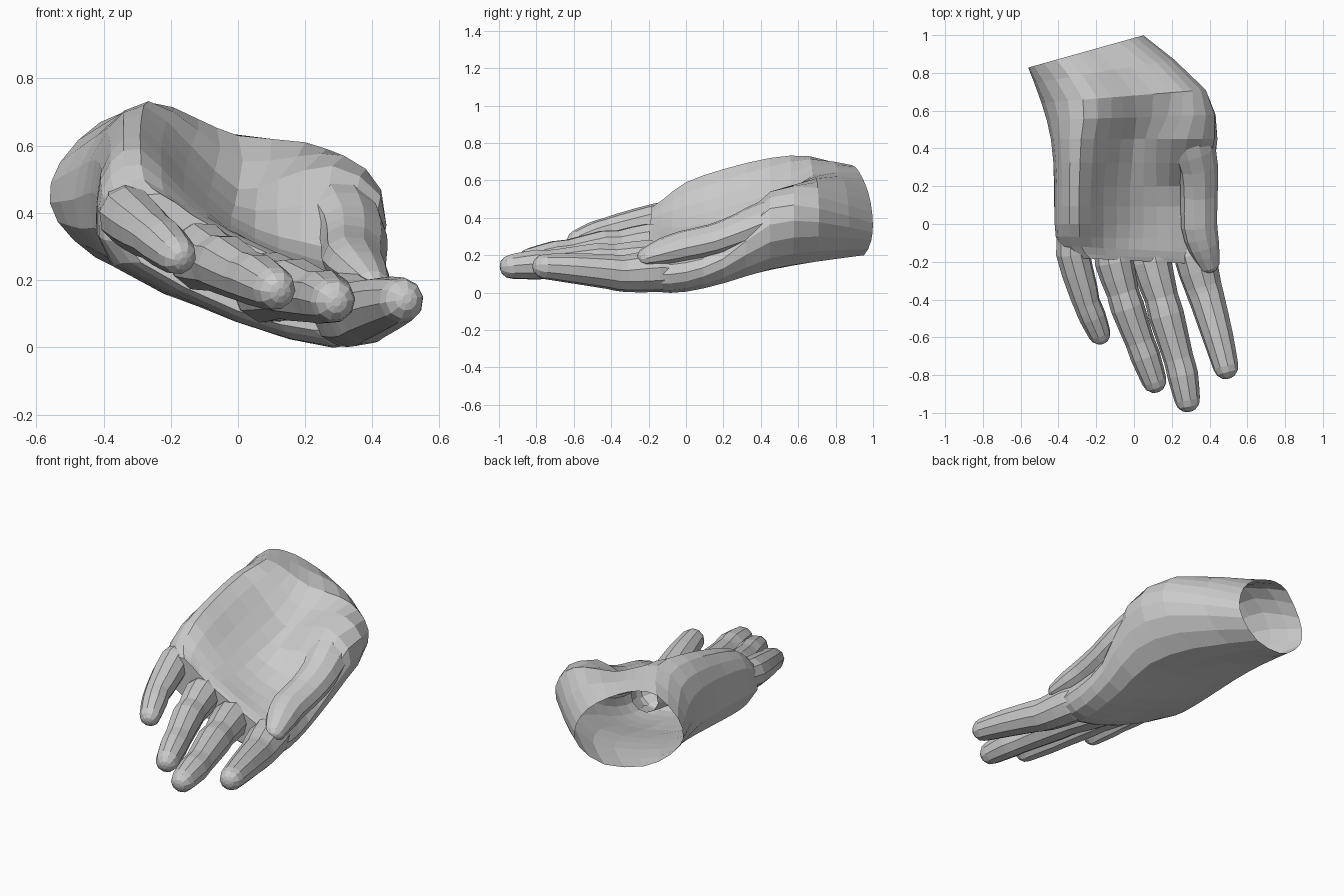
import bpy, bmesh, math
from mathutils import Vector

if "Cube" in bpy.data.objects:
    bpy.data.objects.remove(bpy.data.objects["Cube"])


def refine(pts, closed=False):
    """Insert a Catmull-Rom midpoint between neighbouring points."""
    n, out = len(pts), []
    for i in range(n if closed else n - 1):
        get = (lambda k: pts[k % n]) if closed else (lambda k: pts[min(max(k, 0), n - 1)])
        a, b, c, d = get(i - 1), get(i), get(i + 1), get(i + 2)
        out += [b, (b + c) * 0.5625 - (a + d) * 0.0625]
    return out if closed else out + [pts[-1]]


def loft(name, rings):
    """Skin closed rings into one flat-shaded object, closed at the far end."""
    bm = bmesh.new()
    vr = [[bm.verts.new(p) for p in r] for r in rings]
    n = len(vr[0])
    for a, b in zip(vr, vr[1:]):
        for i in range(n):
            j = (i + 1) % n
            bm.faces.new((a[i], a[j], b[j], b[i]))
    bm.faces.new(vr[-1])
    bmesh.ops.recalc_face_normals(bm, faces=bm.faces)
    me = bpy.data.meshes.new(name)
    bm.to_mesh(me)
    bm.free()
    ob = bpy.data.objects.new(name, me)
    bpy.context.collection.objects.link(ob)
    return ob


def digit(name, path, tilt, flat=1.0, sides=10):
    """Finger along (x, y, z, radius) points, with a rounded tip."""
    pts = refine([Vector(p) for p in path])
    tip, r = pts[-1], pts[-1].w
    tip_dir = (tip.xyz - pts[-2].xyz).normalized()
    for along, k in ((0.5, 0.85), (0.85, 0.5), (0.95, 0.2)):
        pts.append(Vector((*(tip.xyz + tip_dir * r * along), r * k)))
    rings = []
    for i, p in enumerate(pts):
        d = (pts[min(i + 1, len(pts) - 1)].xyz - pts[max(i - 1, 0)].xyz).normalized()
        side = Vector((math.cos(tilt), 0, math.sin(tilt)))
        side = (side - d * side.dot(d)).normalized()
        up = side.cross(d)
        rings.append([p.xyz + p.w * (side * math.cos(t) + up * flat * math.sin(t))
                      for t in (2 * math.pi * (k + .5) / sides for k in range(sides))])
    return loft(name, rings)


# Palm: cross-sections (x, z) from the outer edge over the palm, then under the back
sections = [
    [(-.49, .44), (-.42, .63), (-.27, .73), (-.12, .68), (0, .63), (.2, .61),
     (.31, .56), (.38, .45), (.34, .3), (.14, .165), (-.14, .19), (-.41, .28)],
    [(-.44, .46), (-.39, .64), (-.28, .72), (-.14, .6), (0, .47), (.12, .5),
     (.28, .54), (.425, .45), (.42, .27), (.26, .125), (-.06, .15), (-.38, .26)],
    [(-.42, .45), (-.38, .6), (-.29, .66), (-.16, .52), (-.02, .39), (.12, .33),
     (.25, .3), (.38, .23), (.4, .13), (.27, .05), (-.04, .1), (-.38, .25)],
    [(-.42, .43), (-.38, .55), (-.29, .59), (-.16, .46), (-.02, .35), (.12, .28),
     (.25, .24), (.4, .16), (.4, .06), (.28, .005), (-.02, .085), (-.37, .24)],
    [(-.4, .38), (-.37, .47), (-.28, .5), (-.16, .42), (-.03, .35), (.12, .28),
     (.26, .22), (.4, .15), (.4, .05), (.28, .004), (0, .075), (-.35, .25)],
]
stations = [(.68, .08), (.45, 0), (.2, 0), (0, 0), (-.135, -.05)]  # y and skew

# Wrist opening on a slanted cut
wrist = [(-.56, .43), (-.53, .55), (-.41, .67), (-.3, .675), (-.2, .64), (-.08, .57),
         (.01, .48), (.05, .37), (.02, .28), (-.12, .2), (-.34, .225), (-.49, .32)]
rings = [[Vector((x, .985 + .28 * x, z)) for x, z in wrist]]
rings += [[Vector((x, y + s * x, z)) for x, z in sec]
          for sec, (y, s) in zip(sections, stations)]
# Webbing between the fingers: the last section tucked in
mid = sum(rings[-1], Vector()) / 12
rings.append([mid + (p - mid) * .82 + Vector((0, -.06, 0)) for p in rings[-1]])
rings = [refine(r, True) for r in rings]
columns = [refine(list(c)) for c in zip(*rings)]
loft("palm_and_wrist", [list(r) for r in zip(*columns)])

# Fingers and thumb: slightly fuller at the joints
digit("little_finger", [(-.32, -.04, .41, .08), (-.325, -.15, .39, .09), (-.27, -.35, .345, .08),
                        (-.25, -.42, .33, .072), (-.22, -.49, .308, .072),
                        (-.183, -.58, .275, .06)], -.5)
digit("ring_finger", [(-.125, -.06, .275, .085), (-.105, -.2, .27, .103), (-.06, -.36, .25, .086),
                      (-.035, -.44, .245, .09), (.03, -.62, .21, .078), (.06, -.7, .2, .079),
                      (.107, -.83, .175, .066)], -.35)
digit("middle_finger", [(.07, -.06, .175, .085), (.09, -.2, .178, .108), (.145, -.39, .172, .09),
                        (.17, -.48, .172, .095), (.235, -.71, .152, .08), (.258, -.8, .15, .082),
                        (.282, -.93, .14, .068)], -.25)
digit("index_finger", [(.3, -.03, .115, .085), (.32, -.16, .115, .113), (.365, -.33, .103, .1),
                       (.39, -.41, .112, .094), (.445, -.6, .13, .082), (.486, -.755, .14, .068)], -.15)
digit("thumb", [(.27, .6, .43, .09), (.3, .46, .405, .12), (.34, .3, .34, .107),
                (.345, .15, .285, .1), (.345, -.01, .25, .098), (.37, -.12, .22, .085),
                (.395, -.2, .195, .062)], -.4, 0.82)
